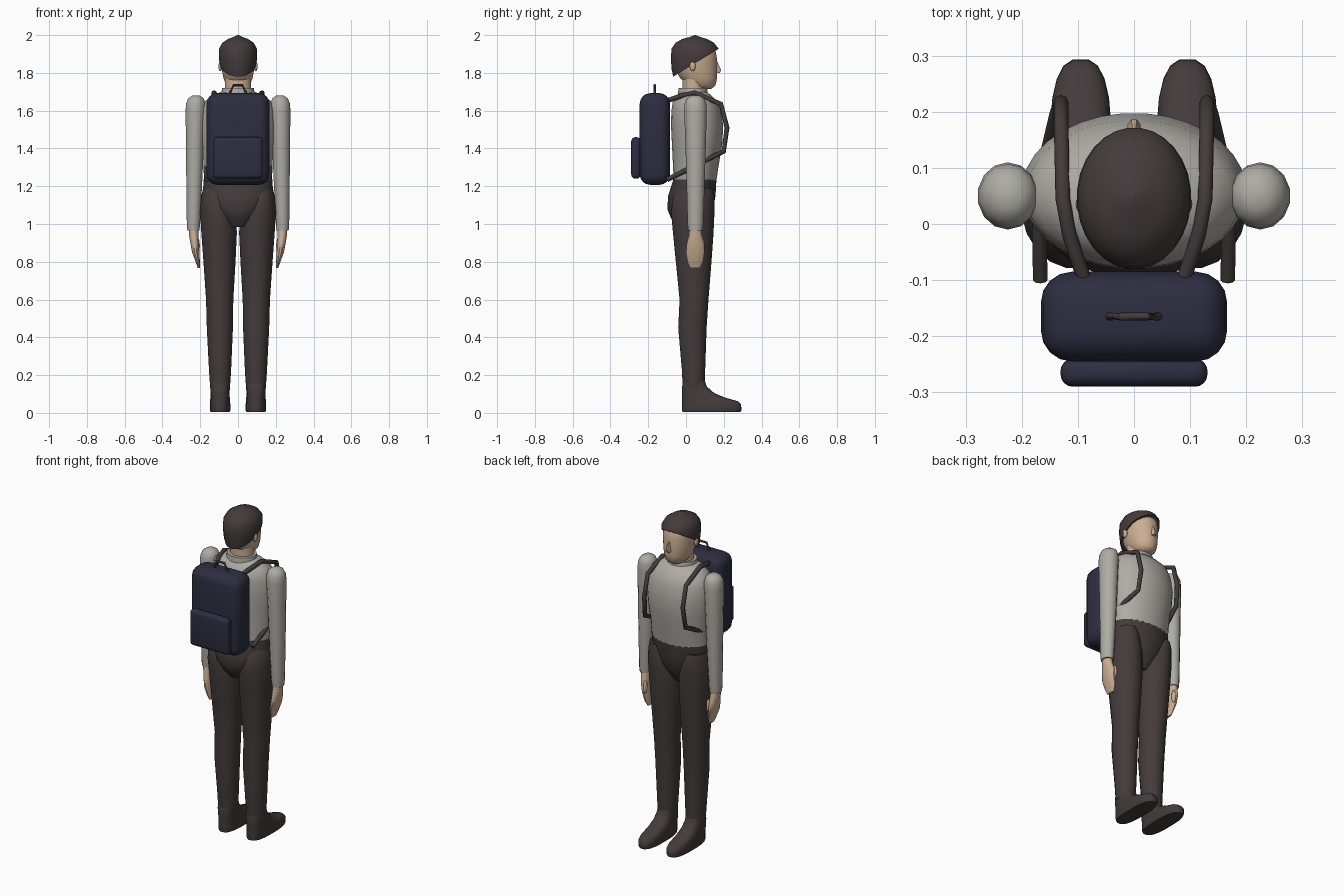
import bpy, bmesh, math
from mathutils import Vector

if "Cube" in bpy.data.objects:
    bpy.data.objects.remove(bpy.data.objects["Cube"])


def material(name, rgb):
    m = bpy.data.materials.new(name)
    m.use_nodes = True
    m.diffuse_color = (*rgb, 1)
    bsdf = next(n for n in m.node_tree.nodes if n.type == 'BSDF_PRINCIPLED')
    bsdf.inputs["Base Color"].default_value = (*rgb, 1)
    return m


DARK = material("dark brown", (0.058, 0.044, 0.044))
NAVY = material("navy", (0.026, 0.026, 0.052))
SHIRT = material("shirt grey", (0.42, 0.41, 0.37))
SKIN = material("skin", (0.60, 0.42, 0.29))


def finish(bm, name, mat, angle=50):
    bmesh.ops.recalc_face_normals(bm, faces=bm.faces)
    mesh = bpy.data.meshes.new(name)
    bm.to_mesh(mesh)
    bm.free()
    mesh.materials.append(mat)
    ob = bpy.data.objects.new(name, mesh)
    bpy.context.collection.objects.link(ob)
    bpy.ops.object.select_all(action='DESELECT')
    ob.select_set(True)
    bpy.context.view_layer.objects.active = ob
    bpy.ops.object.shade_smooth_by_angle(angle=math.radians(angle))
    return ob


def loft(name, rings, mat, n=20, power=2, cut=None):
    """Stack of rounded rings; each ring is (z, x centre, x radius, y back, y front)."""
    bm = bmesh.new()
    loops = []
    for z, cx, rx, y0, y1 in rings:
        loop = []
        for i in range(n):
            a = 2 * math.pi * (i + 0.5) / n
            c, s = math.cos(a), math.sin(a)
            x = math.copysign(abs(c) ** (2 / power), c) * rx + cx
            y = math.copysign(abs(s) ** (2 / power), s) * (y1 - y0) / 2 + (y0 + y1) / 2
            loop.append(bm.verts.new((x, y, z)))
        loops.append(loop)
    for a, b in zip(loops, loops[1:]):
        for i in range(n):
            j = (i + 1) % n
            bm.faces.new((a[i], a[j], b[j], b[i]))
    bm.faces.new(loops[0])
    bm.faces.new(loops[-1])
    if cut:
        geom = bm.verts[:] + bm.edges[:] + bm.faces[:]
        bmesh.ops.bisect_plane(bm, geom=geom, plane_co=cut[0], plane_no=cut[1], clear_inner=True)
        bmesh.ops.holes_fill(bm, edges=[e for e in bm.edges if e.is_boundary])
    return finish(bm, name, mat)


def ball(name, centre, size, mat):
    bm = bmesh.new()
    bmesh.ops.create_uvsphere(bm, u_segments=12, v_segments=8, radius=1)
    bmesh.ops.scale(bm, vec=size, verts=bm.verts)
    bmesh.ops.translate(bm, vec=centre, verts=bm.verts)
    return finish(bm, name, mat)


def rounded_box(name, centre, size, bevel, mat):
    bm = bmesh.new()
    bmesh.ops.create_cube(bm, size=1)
    bmesh.ops.scale(bm, vec=size, verts=bm.verts)
    bmesh.ops.translate(bm, vec=centre, verts=bm.verts)
    bmesh.ops.bevel(bm, geom=bm.edges[:], offset=bevel, segments=4, profile=0.5, affect='EDGES')
    return finish(bm, name, mat)


def tube(name, points, radius, mat, n=8):
    """Straight-segment tube with mitred joints."""
    bm = bmesh.new()
    pts = [Vector(p) for p in points]
    loops = []
    for i, p in enumerate(pts):
        t = (pts[min(i + 1, len(pts) - 1)] - pts[max(i - 1, 0)]).normalized()
        side = Vector((1, 0, 0)) if abs(t.x) < 0.8 else Vector((0, 1, 0))
        u = t.cross(side).normalized()
        v = t.cross(u)
        loops.append([bm.verts.new(p + radius * (u * math.cos(2 * math.pi * k / n)
                                                 + v * math.sin(2 * math.pi * k / n)))
                      for k in range(n)])
    for a, b in zip(loops, loops[1:]):
        for k in range(n):
            bm.faces.new((a[k], a[(k + 1) % n], b[(k + 1) % n], b[k]))
    bm.faces.new(loops[0])
    bm.faces.new(loops[-1])
    return finish(bm, name, mat)


# Torso, collar and pelvis
loft("torso", [(1.22, 0, .18, -.065, .16), (1.32, 0, .183, -.07, .175), (1.42, 0, .193, -.075, .192),
               (1.52, 0, .2, -.08, .198), (1.6, 0, .193, -.078, .185), (1.65, 0, .175, -.07, .165),
               (1.68, 0, .135, -.05, .135), (1.70, 0, .09, -.03, .11)], SHIRT, 32)
loft("collar", [(1.67, 0, .092, -.045, .12), (1.72, 0, .085, -.04, .112)], SHIRT, 24)
loft("pelvis", [(.983, 0, .06, -.045, .09), (1.03, 0, .105, -.08, .12), (1.08, 0, .15, -.1, .145),
                (1.15, 0, .188, -.095, .157), (1.235, 0, .183, -.068, .162)], DARK, 28)

# Head, hair and face
loft("neck", [(1.66, 0, .07, -.02, .1), (1.8, 0, .07, -.02, .1)], SKIN)
HEAD = [(1.715, 0, .04, .04, .135), (1.735, 0, .062, .01, .157), (1.77, 0, .077, -.03, .165),
        (1.82, 0, .087, -.06, .166), (1.88, 0, .093, -.066, .164), (1.93, 0, .09, -.06, .155),
        (1.965, 0, .06, -.03, .12)]
loft("head", HEAD, SKIN, 24)
loft("hair", [(1.765, 0, .083, -.065, .17), (1.82, 0, .095, -.077, .175), (1.88, 0, .102, -.081, .175),
              (1.93, 0, .1, -.077, .172), (1.96, 0, .083, -.055, .148), (1.98, 0, .052, -.02, .112),
              (1.99, 0, .025, .02, .075), (2.0, 0, .004, .044, .052)], DARK, 28,
     cut=((0, -.06, 1.785), (0, -.52, .85)))
loft("nose", [(1.80, 0, .013, .15, .18), (1.815, 0, .013, .15, .188), (1.86, 0, .006, .15, .166)], SKIN, 8)

# Backpack
rounded_box("backpack", (0, -.165, 1.45), (.332, .16, .485), .055, NAVY)
rounded_box("backpack_pocket", (0, -.265, 1.35), (.262, .05, .22), .022, NAVY)
tube("carry_handle", [(-.05, -.165, 1.675), (-.04, -.165, 1.70), (-.024, -.165, 1.735),
                      (.024, -.165, 1.735), (.04, -.165, 1.70), (.05, -.165, 1.675)], .007, DARK)

# Paired parts
for s, side in ((1, "left"), (-1, "right")):
    loft(side + "_leg", [(.12, s * .095, .052, -.018, .1), (.22, s * .095, .059, -.022, .102),
                         (.45, s * .096, .07, -.042, .11), (.6, s * .097, .073, -.035, .12),
                         (.8, s * .098, .086, -.055, .136), (.95, s * .1, .095, -.07, .147),
                         (1.06, s * .105, .097, -.08, .152), (1.15, s * .115, .08, -.07, .152),
                         (1.19, s * .12, .065, -.04, .14)], DARK, 20)
    loft(side + "_shoe", [(.004, s * .095, .05, -.02, .29), (.015, s * .095, .055, -.022, .295),
                          (.045, s * .095, .055, -.022, .293), (.062, s * .095, .053, -.022, .275),
                          (.08, s * .095, .052, -.022, .21), (.105, s * .095, .051, -.022, .15),
                          (.14, s * .095, .049, -.021, .11), (.17, s * .095, .046, -.015, .1)],
         DARK, 20, power=2.7)
    loft(side + "_sleeve", [(.965, s * .236, .033, .012, .088), (1.0, s * .236, .036, .008, .092),
                            (1.25, s * .231, .044, .002, .1), (1.45, s * .228, .049, -.004, .106),
                            (1.6, s * .225, .054, -.01, .11), (1.64, s * .224, .052, -.007, .107),
                            (1.665, s * .222, .042, .004, .096), (1.68, s * .222, .02, .028, .072)],
         SHIRT, 14)
    loft(side + "_hand", [(.768, s * .207, .007, .02, .075), (.8, s * .213, .012, .006, .092),
                          (.85, s * .224, .02, -.002, .099), (.9, s * .23, .023, .003, .099),
                          (.94, s * .234, .026, .014, .086), (.98, s * .236, .026, .018, .08)], SKIN, 12)
    ball(side + "_thumb", (s * .213, .088, .885), (.011, .014, .04), SKIN)
    ball(side + "_ear", (s * .094, .035, 1.835), (.01, .016, .026), SKIN)
    tube(side + "_strap", [(s * .09, -.095, 1.655), (s * .115, -.02, 1.68), (s * .127, .045, 1.695),
                           (s * .13, .185, 1.635), (s * .13, .217, 1.51), (s * .137, .2, 1.385),
                           (s * .17, .06, 1.315), (s * .167, -.1, 1.235)], .013, DARK)
